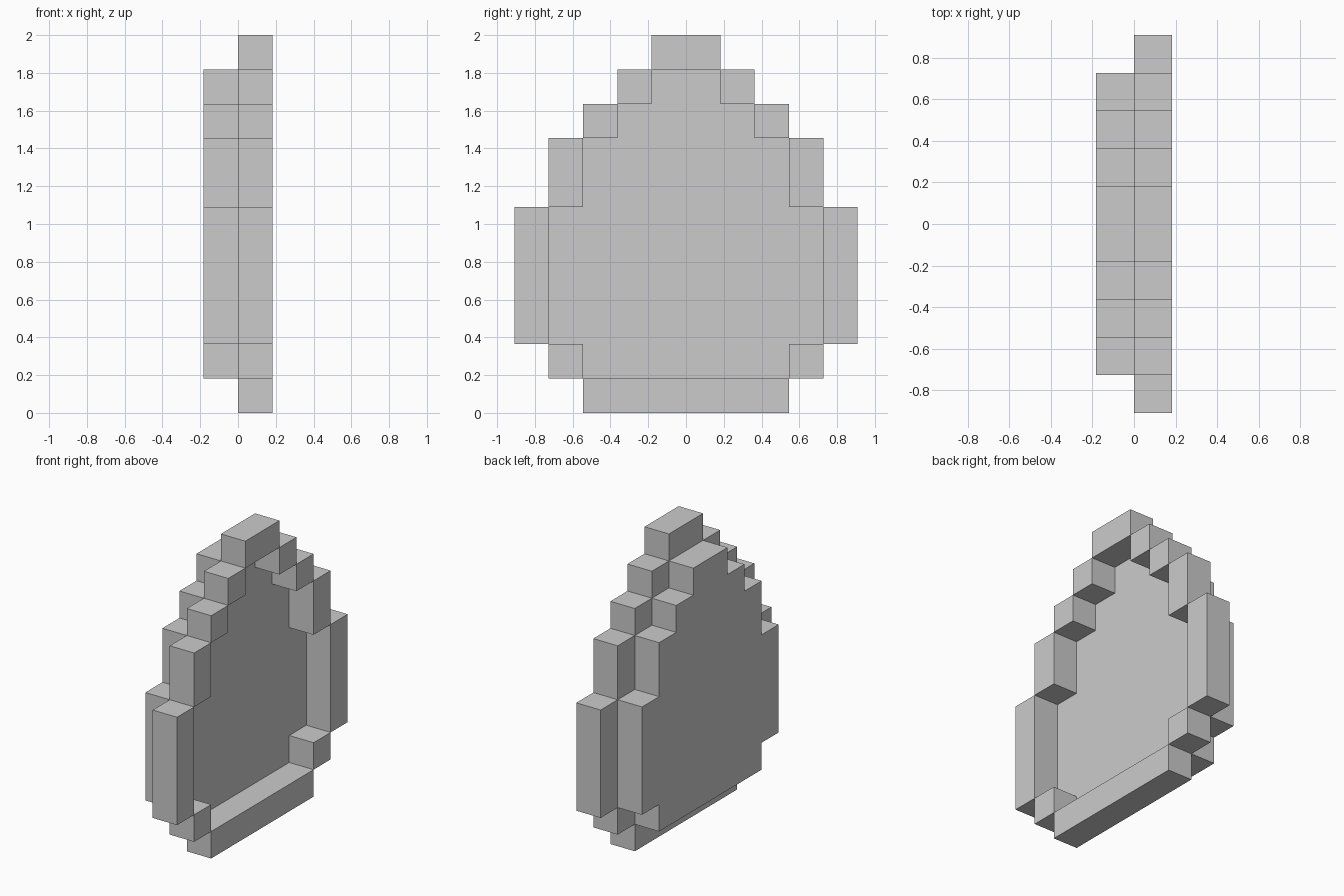
import bpy, bmesh

if "Cube" in bpy.data.objects:
    bpy.data.objects.remove(bpy.data.objects["Cube"])

U = 2 / 11  # one voxel: the model is 11 voxels tall


def make_object(name, bm):
    bmesh.ops.recalc_face_normals(bm, faces=bm.faces)
    mesh = bpy.data.meshes.new(name)
    bm.to_mesh(mesh)
    bm.free()
    obj = bpy.data.objects.new(name, mesh)
    bpy.context.collection.objects.link(obj)
    return obj


def box(name, y0, y1, z0, z1):
    """Rim block, one voxel deep on the +x side."""
    bm = bmesh.new()
    bmesh.ops.create_cube(bm, size=1)
    for v in bm.verts:
        v.co = ((v.co.x + 0.5) * U,
                (y0 + (v.co.y + 0.5) * (y1 - y0)) * U,
                (z0 + (v.co.z + 0.5) * (z1 - z0)) * U)
    return make_object(name, bm)


# Stepped back plate: (half width, bottom, top) in voxels
steps = [(3, 1, 2), (4, 2, 6), (3, 6, 8), (2, 8, 9), (1, 9, 10)]
right = [(w, z) for w, z0, z1 in steps for z in (z0, z1)]
outline = right + [(-y, z) for y, z in reversed(right)]
bm = bmesh.new()
face = bm.faces.new([bm.verts.new((-U, y * U, z * U)) for y, z in outline])
ext = bmesh.ops.extrude_face_region(bm, geom=[face], use_keep_orig=True)
new_verts = [g for g in ext["geom"] if isinstance(g, bmesh.types.BMVert)]
bmesh.ops.translate(bm, vec=(U, 0, 0), verts=new_verts)
make_object("back_plate", bm)

# Raised rim: one block outside each step, on both sides
for i, (w, z0, z1) in enumerate(steps):
    box(f"rim_right_{i}", w, w + 1, z0, z1)
    box(f"rim_left_{i}", -w - 1, -w, z0, z1)

# Rim base and crown
box("rim_base", -3, 3, 0, 1)
box("rim_crown", -1, 1, 10, 11)
